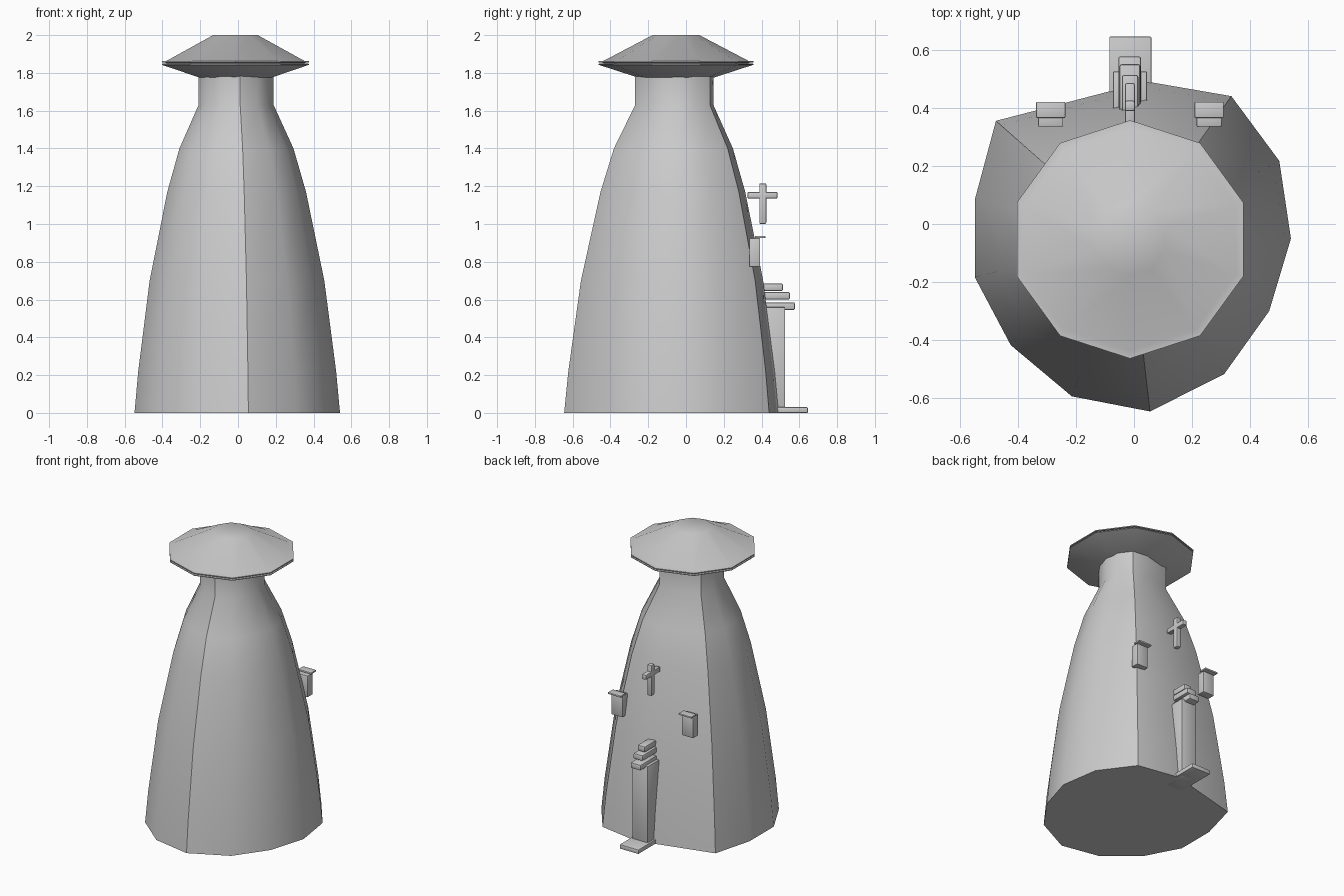
import bpy, bmesh, math

if "Cube" in bpy.data.objects:
    bpy.data.objects.remove(bpy.data.objects["Cube"])

CX, CY = -0.0135, -0.053   # tower axis


def finish(name, bm, angle):
    bmesh.ops.recalc_face_normals(bm, faces=bm.faces)
    me = bpy.data.meshes.new(name)
    bm.to_mesh(me)
    bm.free()
    ob = bpy.data.objects.new(name, me)
    bpy.context.collection.objects.link(ob)
    bpy.ops.object.select_all(action='DESELECT')
    ob.select_set(True)
    bpy.context.view_layer.objects.active = ob
    bpy.ops.object.shade_smooth_by_angle(angle=math.radians(angle))
    return ob


def loft(name, rings, angle):
    """Skin a stack of closed rings and cap both ends."""
    bm = bmesh.new()
    vs = [[bm.verts.new(p) for p in r] for r in rings]
    n = len(vs[0])
    for a, b in zip(vs, vs[1:]):
        for i in range(n):
            j = (i + 1) % n
            bm.faces.new((a[i], a[j], b[j], b[i]))
    bm.faces.new(vs[0][::-1])
    bm.faces.new(vs[-1])
    return finish(name, bm, angle)


def box(name, x, y, z, bevel=0.004):
    """Slightly rounded box from its (min, max) extents."""
    bm = bmesh.new()
    bmesh.ops.create_cube(bm, size=1)
    for v in bm.verts:
        v.co = [r[0] + (c + 0.5) * (r[1] - r[0]) for c, r in zip(v.co, (x, y, z))]
    if bevel:
        bmesh.ops.bevel(bm, geom=bm.edges[:], offset=bevel, segments=2,
                        profile=0.5, affect='EDGES')
    return finish(name, bm, 35)


# Tower body: irregular base outline shrinking towards the neck
outline = [(-0.475, 0.355), (-0.548, 0.083), (-0.548, -0.183), (-0.424, -0.417),
           (-0.214, -0.593), (0.055, -0.645), (0.31, -0.517), (0.465, -0.30),
           (0.54, -0.05), (0.50, 0.217), (0.335, 0.44), (0.045, 0.49)]
profile = [(1, 0), (0.963, 0.22), (0.85, 0.70), (0.675, 1.17),
           (0.555, 1.40), (0.365, 1.63), (0.365, 1.79)]
loft('tower_body',
     [[(CX + s * (x - CX), CY + s * (y - CY), z) for x, y in outline]
      for s, z in profile], 32)

# Ten-sided cap with a thin grooved rim
cap = [(0.20, 1.775), (0.41, 1.843), (0.41, 1.848), (0.375, 1.852),
       (0.41, 1.856), (0.41, 1.862), (0.383, 1.864), (0.124, 2.0)]
loft('roof_cap',
     [[(CX + r * math.cos(math.pi * (0.5 + i / 5)),
        CY + r * math.sin(math.pi * (0.5 + i / 5)), z) for i in range(10)]
      for r, z in cap], 32)

# Doorway at the back: step, door block and stacked lintels
box('door_step', (-0.085, 0.06), (0.40, 0.645), (0.0, 0.03))
box('door_block', (-0.072, 0.045), (0.37, 0.525), (0.0, 0.56))
for i, (x0, x1, y1, z0) in enumerate([(-0.054, 0.024, 0.577, 0.545),
                                      (-0.050, 0.022, 0.55, 0.60),
                                      (-0.042, 0.015, 0.513, 0.645)]):
    box(f'door_lintel_{i + 1}', (x0, x1), (0.38, y1), (z0, z0 + 0.04), 0.008)

# Windows with little ledge roofs
for side, x in (('left', -0.2865), ('right', 0.2585)):
    box(f'window_{side}', (x - 0.043, x + 0.043), (0.335, 0.392), (0.775, 0.925))
    box(f'window_roof_{side}', (x - 0.05, x + 0.05), (0.365, 0.42),
        (0.925, 0.937), 0.003)

# Cross floating above the door, arms running front to back
box('cross_post', (-0.031, 0.003), (0.388, 0.425), (1.0, 1.215), 0.007)
box('cross_arm', (-0.031, 0.003), (0.325, 0.485), (1.135, 1.17), 0.007)
